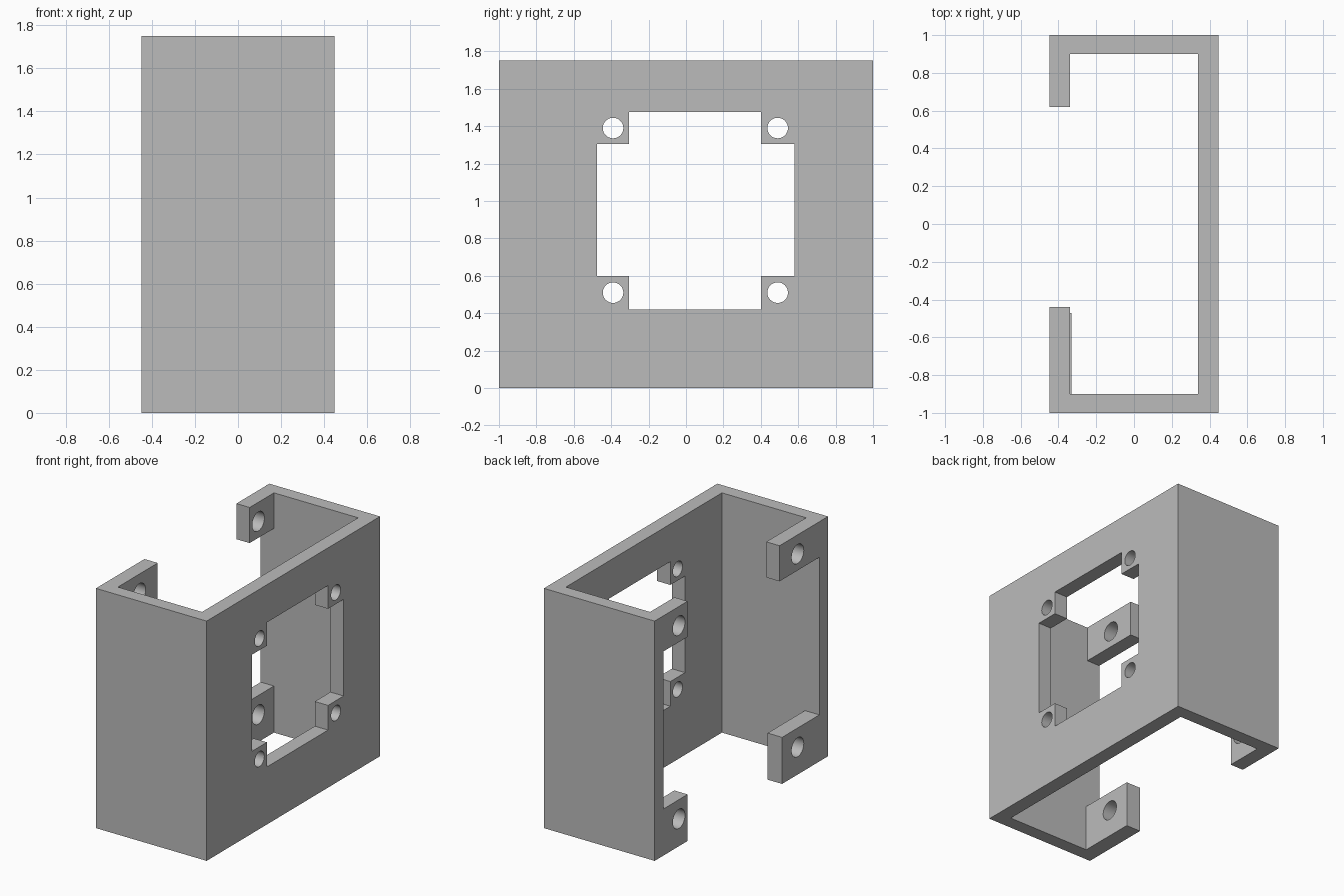
import bpy
import math

cube = bpy.data.objects.get("Cube")
if cube:
    bpy.data.objects.remove(cube, do_unlink=True)

HALF_X, HEIGHT, INNER = 0.447, 1.75, 0.34
TAB_LOW, TAB_HIGH = 0.34, 1.49

grey = bpy.data.materials.new("plain grey")
grey.use_nodes = True
colour = (0.5, 0.5, 0.5, 1)
grey.diffuse_color = colour
grey.node_tree.nodes["Principled BSDF"].inputs["Base Color"].default_value = colour


def box(name, x, y, z):
    """Box spanning the given (min, max) ranges."""
    spans = (x, y, z)
    bpy.ops.mesh.primitive_cube_add(size=1, location=[(a + b) / 2 for a, b in spans])
    ob = bpy.context.object
    ob.name = name
    ob.scale = [b - a for a, b in spans]
    bpy.ops.object.transform_apply(location=True, rotation=False, scale=True)
    ob.data.materials.append(grey)
    return ob


def drill(x, y, z, radius):
    """Round cutter lying along x."""
    bpy.ops.mesh.primitive_cylinder_add(vertices=32, radius=radius, depth=0.4,
                                        location=(x, y, z), rotation=(0, math.pi / 2, 0))
    ob = bpy.context.object
    ob.data.materials.append(grey)
    return ob


def combine(target, tool, operation="DIFFERENCE"):
    tool.hide_render = True
    bpy.ops.object.select_all(action="DESELECT")
    bpy.context.view_layer.objects.active = target
    target.select_set(True)
    mod = target.modifiers.new("cut", "BOOLEAN")
    mod.operation, mod.solver, mod.object = operation, "EXACT", tool
    bpy.ops.object.modifier_apply(modifier=mod.name)
    bpy.data.objects.remove(tool, do_unlink=True)


# Channel shell, open at top and bottom
bracket = box("mounting_bracket", (-HALF_X, HALF_X), (-1, 1), (0, HEIGHT))
combine(bracket, box("hollow", (-INNER, INNER), (-0.9, 0.9), (-1, 3)))

# Open side: gap between tabs, then the tall notch that separates upper and lower tabs
combine(bracket, box("gap", (-1, -0.2), (-0.44, 0.62), (-1, 3)))
combine(bracket, box("notch", (-1, -0.2), (-0.9, 0.9), (TAB_LOW, TAB_HIGH)))

# One lower tab is slightly shorter and thicker
combine(bracket, box("trim", (-1, -0.2), (-0.47, 0), (-1, TAB_LOW + 0.1)))
combine(bracket, box("pad", (-0.4, -0.33), (-0.95, -0.47), (0, TAB_LOW)), "UNION")

# Cross-shaped window in the face plate
combine(bracket, box("window_wide", (0.2, 1), (-0.475, 0.58), (0.6, 1.305)))
combine(bracket, box("window_tall", (0.2, 1), (-0.305, 0.4), (0.42, 1.475)))

# Screw holes in the window corners and in the tabs
for y in (-0.39, 0.49):
    for z in (0.51, 1.39):
        combine(bracket, drill(HALF_X, y, z, 0.055))
for y in (-0.65, 0.72):
    for z in (0.2, 1.61):
        combine(bracket, drill(-HALF_X, y, z, 0.07))

bracket.select_set(True)
bpy.ops.object.shade_smooth_by_angle(angle=math.radians(30))
